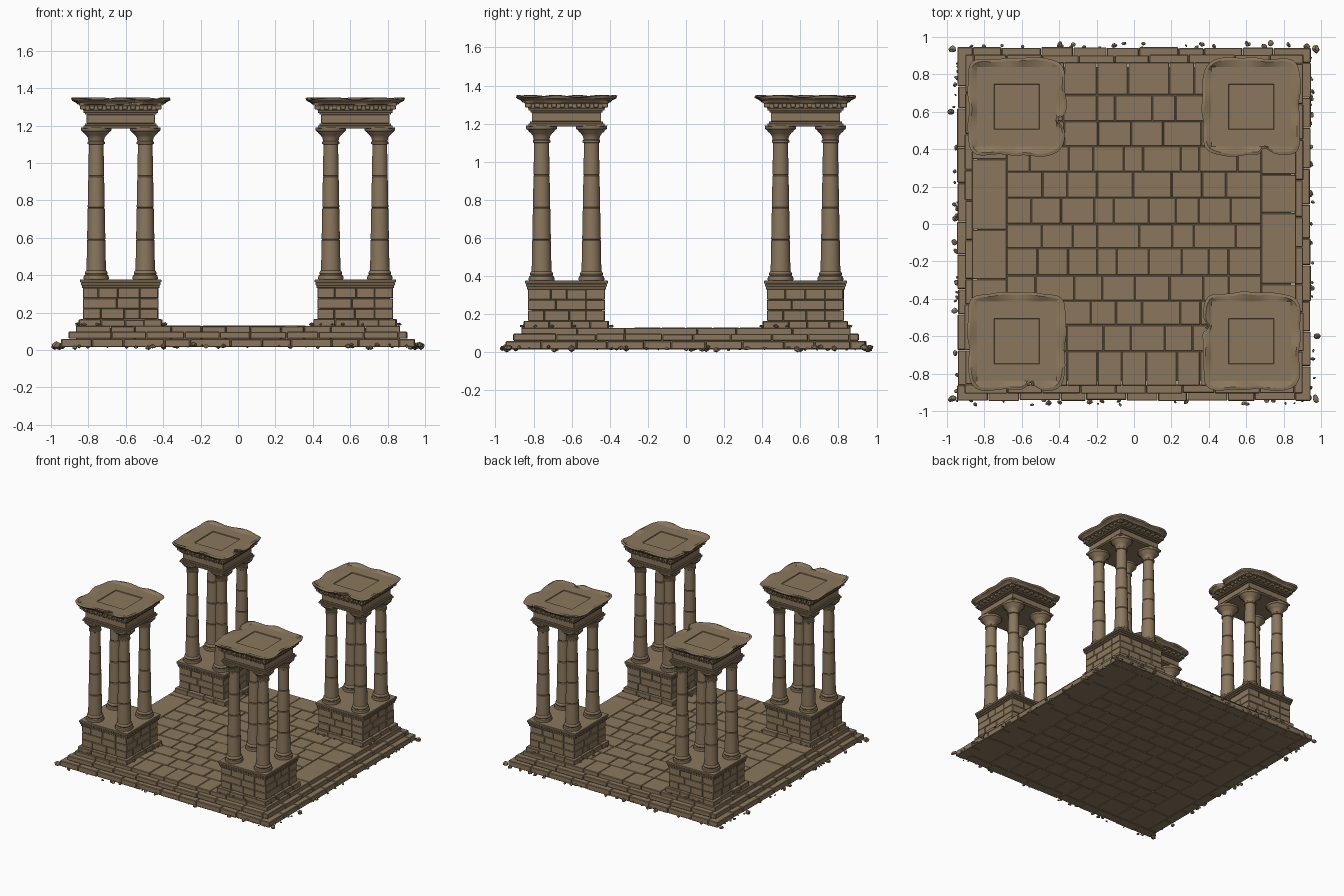
import bpy, bmesh, math, random
from mathutils import Matrix, Vector

random.seed(7)
cube = bpy.data.objects.get("Cube")
if cube:
    bpy.data.objects.remove(cube)

stone = bpy.data.materials.new("weathered_sandstone")
stone.use_nodes = True
COLOR = (0.26, 0.187, 0.11, 1)
stone.diffuse_color = COLOR
bsdf = stone.node_tree.nodes["Principled BSDF"]
bsdf.inputs["Base Color"].default_value = COLOR
bsdf.inputs["Roughness"].default_value = 0.9

uni = random.uniform


def finish(bm, name, bevel=0, smooth=False):
    bmesh.ops.recalc_face_normals(bm, faces=bm.faces)
    mesh = bpy.data.meshes.new(name)
    bm.to_mesh(mesh)
    bm.free()
    obj = bpy.data.objects.new(name, mesh)
    bpy.context.collection.objects.link(obj)
    mesh.materials.append(stone)
    if bevel:
        mod = obj.modifiers.new("worn_edges", "BEVEL")
        mod.width = bevel
        mod.segments = 1
    if smooth:
        bpy.ops.object.select_all(action="DESELECT")
        obj.select_set(True)
        bpy.context.view_layer.objects.active = obj
        bpy.ops.object.shade_smooth_by_angle(angle=math.radians(32))
    return obj


def box(bm, lo, hi, turn=Matrix()):
    lo, hi = Vector(lo), Vector(hi)
    m = turn @ Matrix.Translation((lo + hi) / 2) @ Matrix.Diagonal((*(hi - lo), 1))
    bmesh.ops.create_cube(bm, size=1, matrix=m)


def splits(a, b, n):
    """Uneven joints dividing a..b into n stones."""
    step = (b - a) / n
    return [a] + [a + step * (i + uni(-0.22, 0.22)) for i in range(1, n)] + [b]


def course(bm, cx, cy, half, z0, z1, depth, n, rough=0.004):
    """Square ring of blocks, each side running into the next."""
    for k in range(4):
        turn = Matrix.Translation((cx, cy, 0)) @ Matrix.Rotation(k * math.pi / 2, 4, "Z")
        xs = splits(-half, half - depth, n)
        for a, b in zip(xs, xs[1:]):
            out = half - uni(0, rough)
            box(bm, (a + 0.001, -out, z0), (b - 0.001, depth - half, z1 - uni(0, rough / 3)), turn)


def pebble(bm, x, y, z, r):
    m = (Matrix.Translation((x, y, z)) @ Matrix.Rotation(uni(0, 6), 4, "Z")
         @ Matrix.Diagonal((r, r * uni(0.6, 0.9), r * uni(0.5, 0.8), 1)))
    made = bmesh.ops.create_icosphere(bm, subdivisions=1, radius=1, matrix=m)
    for v in made["verts"]:
        v.co += Vector((uni(-1, 1), uni(-1, 1), uni(-1, 1))) * r * 0.12
        v.co.z = max(v.co.z, 0)


def loft(bm, rings):
    """Skin closed rings of points and cap both ends."""
    loops = [[bm.verts.new(p) for p in ring] for ring in rings]
    n = len(loops[0])
    for a, b in zip(loops, loops[1:]):
        for i in range(n):
            bm.faces.new((a[i], a[(i + 1) % n], b[(i + 1) % n], b[i]))
    bm.faces.new(loops[0])
    bm.faces.new(loops[-1])


# Stepped edge of the platform
bm = bmesh.new()
course(bm, 0, 0, 0.947, 0.015, 0.06, 0.085, 10, 0.007)
course(bm, 0, 0, 0.907, 0.06, 0.098, 0.05, 9, 0.006)
finish(bm, "platform_steps", 0.004)

# Paved floor: staggered rows between long border slabs
bm = bmesh.new()
rows = [-0.865, -0.68, -0.54, -0.41, -0.275, -0.13, 0, 0.14, 0.28, 0.415, 0.55, 0.69, 0.865]
for i, (y0, y1) in enumerate(zip(rows, rows[1:])):
    xs = splits(-0.68, 0.68, 8 if i % 2 else 9)
    for a, b in zip(xs, xs[1:]):
        box(bm, (a + 0.0015, y0 + 0.0015, 0.018), (b - 0.0015, y1 - 0.0015, 0.13 - uni(0, 0.004)))
for side in (-1, 1):
    ys = splits(-0.865, 0.865, 6)
    for a, b in zip(ys, ys[1:]):
        x0, x1 = sorted((side * 0.6815, side * 0.867))
        box(bm, (x0, a + 0.0015, 0.018), (x1, b - 0.0015, 0.129))
finish(bm, "paved_floor", 0.003)

bm = bmesh.new()
box(bm, (-0.84, -0.84, 0.03), (0.84, 0.84, 0.118))
finish(bm, "floor_core")

# Loose stones around the platform
bm = bmesh.new()
for k in range(4):
    turn = Matrix.Rotation(k * math.pi / 2, 3, "Z")
    for i in range(26):
        r = uni(0.007, 0.02)
        p = turn @ Vector((uni(-0.95, 0.95), -uni(0.94, 0.967), 0))
        pebble(bm, p.x, p.y, uni(0.012, 0.03), r)
for sx in (-1, 1):
    for sy in (-1, 1):
        pebble(bm, sx * 0.972, sy * 0.935, 0.025, 0.025)
# the outermost stones
for sx in (-1, 1):
    bmesh.ops.create_icosphere(bm, subdivisions=1, radius=1, matrix=Matrix.Translation(
        (sx * 0.979, -sx * 0.6, 0.02)) @ Matrix.Diagonal((0.021, 0.018, 0.02, 1)))
finish(bm, "loose_stones")

# Column outline: moulded base, tapering shaft with drum joints, flared capital
base = [(0.066, 0.375), (0.068, 0.385), (0.066, 0.397), (0.058, 0.402), (0.061, 0.41),
        (0.058, 0.42), (0.052, 0.425)]
capital = [(0.039, 1.098), (0.046, 1.102), (0.046, 1.112), (0.041, 1.116), (0.045, 1.135),
           (0.056, 1.15), (0.066, 1.158), (0.07, 1.165), (0.08, 1.172), (0.083, 1.19)]
shaft = []
for z in (0.59, 0.76, 0.93):
    r = 0.052 - (z - 0.425) * 0.0193
    shaft += [(r, z - 0.004), (r - 0.003, z), (r, z + 0.004)]
column_profile = base + shaft + capital

# Entablature mouldings as (half width, bottom, top)
bands = [(0.2, 1.185, 1.2), (0.192, 1.2, 1.212), (0.182, 1.212, 1.258), (0.19, 1.258, 1.268),
         (0.2, 1.268, 1.28), (0.203, 1.28, 1.306), (0.222, 1.306, 1.314)]

# Cornice rings as (half width, height, how broken the outline is)
cornice_rings = [(0.21, 1.309, 0), (0.228, 1.312, 0.4), (0.236, 1.322, 0.8), (0.255, 1.333, 1),
                 (0.26, 1.342, 1), (0.246, 1.345, 1), (0.213, 1.336, 0), (0.122, 1.336, 0),
                 (0.12, 1.33, 0)]
SEGMENTS = 96


def cornice(bm, cx, cy, orient, phase):
    rings = []
    for half, z, broken in cornice_rings:
        ring = []
        for i in range(SEGMENTS):
            t = 2 * math.pi * i / SEGMENTS + math.pi / 4
            c, s = math.cos(t), math.sin(t)
            square = 1 / max(abs(c), abs(s))
            soft = (abs(c) ** 7 + abs(s) ** 7) ** (-1 / 7)
            soft *= 1 + 0.016 * math.sin(5 * t + phase) + 0.012 * math.sin(11 * t + 2 * phase)
            # one bite broken out of an edge
            gap = (t - math.atan2(-0.22, 0.07)) % (2 * math.pi)
            gap = min(gap, 2 * math.pi - gap)
            soft *= 1 - 0.15 * math.exp(-(gap / 0.1) ** 2)
            r = half * (square + (soft - square) * broken)
            lift = 0.006 * math.sin(7 * t + phase) if broken == 1 and z > 1.34 else 0
            x, y = orient(r * c, r * s)
            ring.append((cx + x, cy + y, z + lift))
        rings.append(ring)
    loft(bm, rings)


def straight(x, y):
    return x, y


def swapped(x, y):
    return y, x


def counter_swapped(x, y):
    return -y, -x


# Four corner towers
towers = [("front_right", -1, -1, straight), ("front_left", 1, -1, swapped),
          ("back_right", -1, 1, counter_swapped), ("back_left", 1, 1, straight)]
for index, (name, sx, sy, orient) in enumerate(towers):
    cx, cy = sx * 0.627, sy * 0.627

    # Brick pedestal
    bm = bmesh.new()
    course(bm, cx, cy, 0.225, 0.125, 0.165, 0.1, 3, 0.012)
    for j in range(3):
        course(bm, cx, cy, 0.203, 0.165 + j * 0.056, 0.221 + j * 0.056, 0.1, 3 - j % 2, 0.005)
    finish(bm, name + "_pedestal_bricks", 0.003)

    bm = bmesh.new()
    for half, z0, z1 in ((0.185, 0.13, 0.33), (0.208, 0.33, 0.345), (0.213, 0.345, 0.36),
                         (0.217, 0.36, 0.378)):
        box(bm, (cx - half, cy - half, z0), (cx + half, cy + half, z1))
    finish(bm, name + "_pedestal_cap", 0.003)

    # Fallen chips at the foot
    bm = bmesh.new()
    for i in range(14):
        along, out = uni(-0.22, 0.22), random.choice((-1, 1)) * uni(0.225, 0.24)
        dx, dy = (along, out) if i % 2 else (out, along)
        pebble(bm, cx + dx, cy + dy, 0.137, uni(0.007, 0.016))
    finish(bm, name + "_foot_chips")

    # Four columns
    bm = bmesh.new()
    for dx in (-0.131, 0.131):
        for dy in (-0.131, 0.131):
            loft(bm, [[(cx + dx + r * math.cos(a), cy + dy + r * math.sin(a), z)
                       for a in (2 * math.pi * i / 28 for i in range(28))]
                      for r, z in column_profile])
    finish(bm, name + "_columns", smooth=True)

    # Entablature with dentils
    bm = bmesh.new()
    for half, z0, z1 in bands:
        box(bm, (cx - half, cy - half, z0), (cx + half, cy + half, z1))
    for k in range(4):
        turn = Matrix.Translation((cx, cy, 0)) @ Matrix.Rotation(k * math.pi / 2, 4, "Z")
        for i in range(10):
            x = -0.198 + i * 0.044
            box(bm, (x - 0.013, -0.217, 1.286), (x + 0.013, -0.19, 1.307), turn)
    finish(bm, name + "_entablature", 0.002)

    # Broken cornice slab with a sunken square
    bm = bmesh.new()
    cornice(bm, cx, cy, orient, index * 1.7)
    finish(bm, name + "_cornice")
